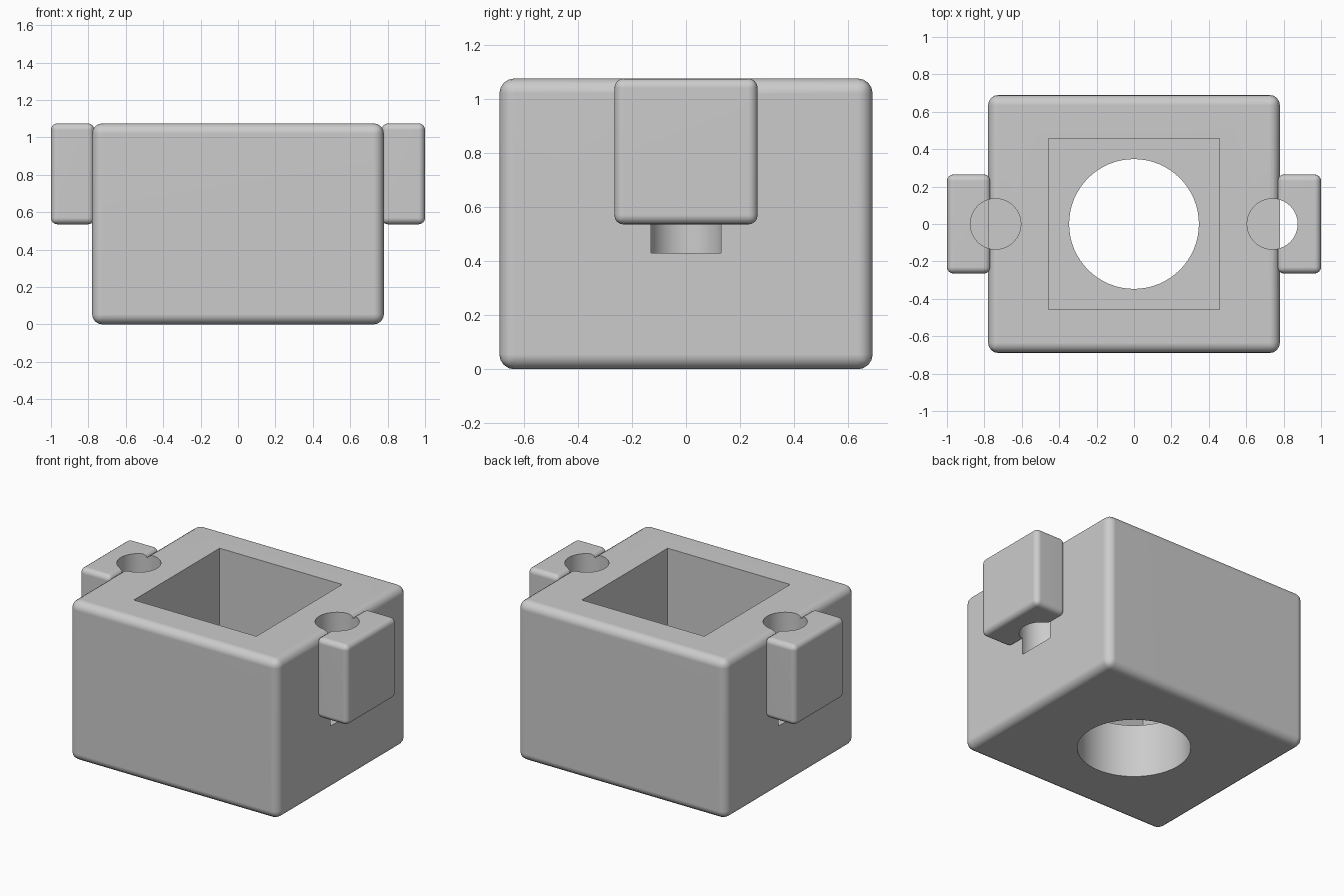
import bpy
import bmesh
from mathutils import Matrix, Vector

if "Cube" in bpy.data.objects:
    bpy.data.objects.remove(bpy.data.objects["Cube"], do_unlink=True)

GREY = (0.6, 0.6, 0.6, 1)
mat = bpy.data.materials.new("plain grey")
mat.use_nodes = True
mat.diffuse_color = GREY
mat.node_tree.nodes["Principled BSDF"].inputs["Base Color"].default_value = GREY

HEIGHT = 1.075
HOLE_X, HOLE_R, HOLE_FLOOR = 0.74, 0.135, 0.43


def finish(bm, name):
    mesh = bpy.data.meshes.new(name)
    bm.to_mesh(mesh)
    bm.free()
    mesh.materials.append(mat)
    obj = bpy.data.objects.new(name, mesh)
    bpy.context.collection.objects.link(obj)
    return obj


def box(name, low, high, radius=0):
    low, high = Vector(low), Vector(high)
    bm = bmesh.new()
    bmesh.ops.create_cube(bm, size=1)
    bmesh.ops.scale(bm, vec=high - low, verts=bm.verts)
    bmesh.ops.translate(bm, vec=(low + high) / 2, verts=bm.verts)
    if radius:
        bmesh.ops.bevel(bm, geom=bm.edges[:], offset=radius, segments=4,
                        profile=0.5, affect='EDGES')
    return finish(bm, name)


def cylinder(name, x, radius, bottom, top):
    bm = bmesh.new()
    bmesh.ops.create_cone(bm, cap_ends=True, segments=64, radius1=radius, radius2=radius,
                          depth=top - bottom,
                          matrix=Matrix.Translation((x, 0, (bottom + top) / 2)))
    return finish(bm, name)


def select(obj):
    bpy.ops.object.select_all(action='DESELECT')
    obj.select_set(True)
    bpy.context.view_layer.objects.active = obj


def carve(obj, cutters):
    select(obj)
    for cutter in cutters:
        cutter.hide_render = True
        mod = obj.modifiers.new("cut", 'BOOLEAN')
        mod.operation, mod.solver, mod.object = 'DIFFERENCE', 'EXACT', cutter
        bpy.ops.object.modifier_apply(modifier=mod.name)
        bpy.data.objects.remove(cutter, do_unlink=True)
    bpy.ops.object.shade_smooth_by_angle(angle=0.6)
    weighted = obj.modifiers.new("even shading", 'WEIGHTED_NORMAL')
    weighted.keep_sharp = True


# Main block with square pocket, round outlet and two side bores
body = box("body", (-0.78, -0.69, 0), (0.78, 0.69, HEIGHT), 0.055)
carve(body, [
    box("pocket_cutter", (-0.457, -0.457, 0.36), (0.457, 0.457, 1.3)),
    cylinder("outlet_cutter", 0, 0.347, -0.2, 0.6),
    cylinder("left_bore_cutter", HOLE_X, HOLE_R, HOLE_FLOOR, 1.3),
    cylinder("right_bore_cutter", -HOLE_X, HOLE_R, HOLE_FLOOR, 1.3),
])

# Side lugs: the left bore is open below, the right one keeps a thin floor
for name, side, floor in (("left_lug", 1, HOLE_FLOOR), ("right_lug", -1, 0.545)):
    xs = sorted((side * 0.768, side * 1.0))
    lug = box(name, (xs[0], -0.265, 0.535), (xs[1], 0.265, HEIGHT), 0.035)
    carve(lug, [cylinder("lug_cutter", side * HOLE_X, HOLE_R, floor, 1.3)])
